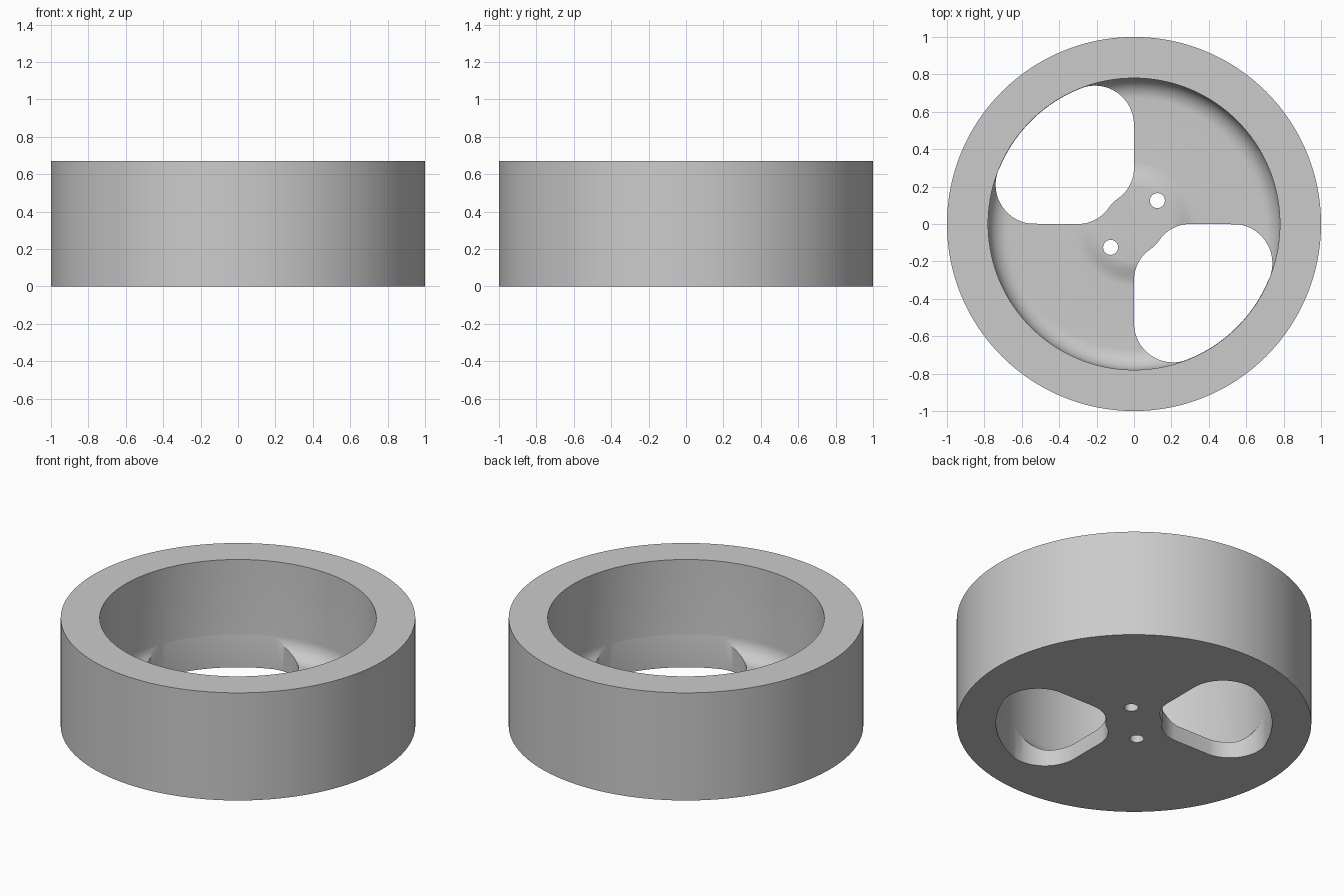
import bpy, bmesh
from math import sin, cos, radians, degrees, atan2, hypot, pi

if "Cube" in bpy.data.objects:
    bpy.data.objects.remove(bpy.data.objects["Cube"])

HEIGHT, OUTER, INNER = 0.67, 1.0, 0.78
FLOOR, FILLET, BOSS = 0.10, 0.11, 0.03

grey = bpy.data.materials.new("plain_grey")
grey.use_nodes = True
grey.diffuse_color = (0.6, 0.6, 0.6, 1)
grey.node_tree.nodes["Principled BSDF"].inputs["Base Color"].default_value = (0.6, 0.6, 0.6, 1)


def make_object(name, bm):
    bmesh.ops.recalc_face_normals(bm, faces=bm.faces)
    mesh = bpy.data.meshes.new(name)
    bm.to_mesh(mesh)
    bm.free()
    mesh.materials.append(grey)
    obj = bpy.data.objects.new(name, mesh)
    bpy.context.collection.objects.link(obj)
    return obj


def arc(cx, cy, r, start, end, steps=16):
    angles = [radians(start + (end - start) * i / steps) for i in range(steps + 1)]
    return [(cx + r * cos(a), cy + r * sin(a)) for a in angles]


def lathe(name, profile, segments=192):
    bm = bmesh.new()
    verts = [bm.verts.new((r, 0, z)) for r, z in profile]
    edges = [bm.edges.new(pair) for pair in zip(verts, verts[1:])]
    bmesh.ops.spin(bm, geom=verts + edges, cent=(0, 0, 0), axis=(0, 0, 1),
                   angle=2 * pi, steps=segments, use_merge=True)
    bmesh.ops.remove_doubles(bm, verts=bm.verts, dist=0.0001)
    return make_object(name, bm)


def prism(name, outline, bottom=-0.2, top=0.4):
    bm = bmesh.new()
    face = bm.faces.new([bm.verts.new((x, y, bottom)) for x, y in outline])
    extruded = bmesh.ops.extrude_face_region(bm, geom=[face])["geom"]
    for v in extruded:
        if isinstance(v, bmesh.types.BMVert):
            v.co.z = top
    obj = make_object(name, bm)
    obj.hide_render = True
    return obj


# Cup body: low central boss, flat floor, filleted wall
boss_slope = [(0.2 + 0.13 * t / 8, FLOOR + BOSS * (1 + cos(pi * t / 8)) / 2)
              for t in range(9)]
profile = [(0, 0), (OUTER, 0), (OUTER, HEIGHT), (INNER, HEIGHT)]
profile += arc(INNER - FILLET, FLOOR + FILLET, FILLET, 0, -90, 12)
profile += boss_slope[::-1] + [(0, FLOOR + BOSS)]
body = lathe("cup_body", profile)

# Rounded quadrant opening, wrapped around the central hub
corner, reach = 0.21, 0.53
tilt = degrees(atan2(corner, reach))
neck, start = 0.2, 0.3
lean = degrees(atan2(neck, start))
hub = hypot(neck, start) - neck
pieces = [
    arc(0, 0, hypot(corner, reach) + corner - 0.0015, tilt, 90 - tilt, 32),
    arc(corner, reach, corner, 90 - tilt, 180),
    arc(neck, start, neck, 180, 270 - lean),
    arc(0, 0, hub, 90 - lean, lean, 8),
    arc(start, neck, neck, 180 + lean, 270),
    arc(reach, corner, corner, 270, 360 + tilt),
]
opening = [p for piece in pieces for p in piece[1:]]

# Cutters: two openings and two pin holes, on opposite diagonals
cutters = []
for side in (-1, 1):
    cutters.append(prism("opening_cutter", [(side * x, -side * y) for x, y in opening]))
    cutters.append(prism("pin_hole_cutter", arc(side * 0.125, side * 0.125, 0.04, 0, 360, 32)[1:]))

bpy.ops.object.select_all(action="DESELECT")
body.select_set(True)
bpy.context.view_layer.objects.active = body
for cutter in cutters:
    cut = body.modifiers.new("cut", "BOOLEAN")
    cut.operation = "DIFFERENCE"
    cut.solver = "EXACT"
    cut.object = cutter
    bpy.ops.object.modifier_apply(modifier=cut.name)
    bpy.data.objects.remove(cutter)

bpy.ops.object.shade_smooth_by_angle(angle=radians(30))
